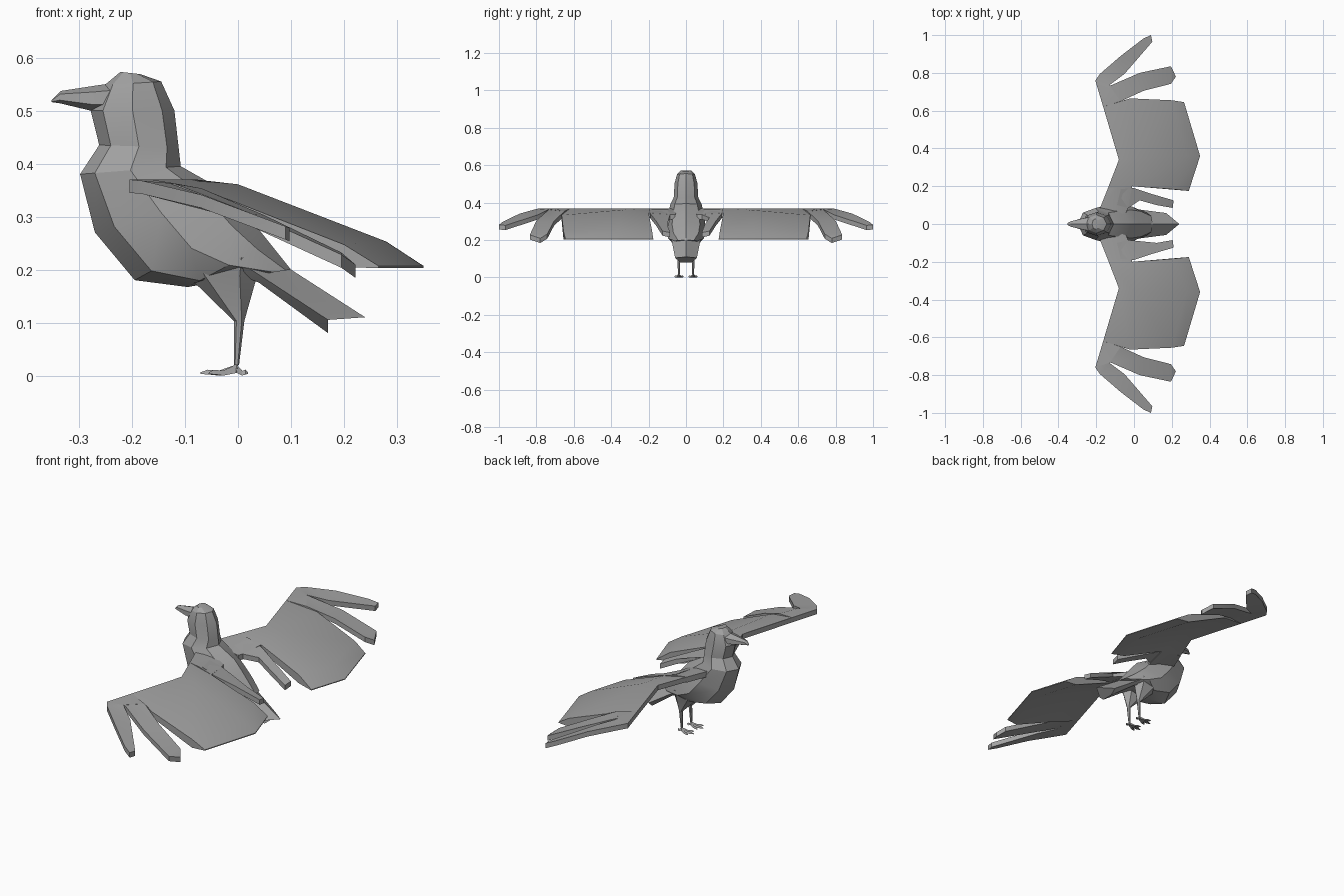
import bpy, bmesh, math
from mathutils import Vector

if "Cube" in bpy.data.objects:
    bpy.data.objects.remove(bpy.data.objects["Cube"])

grey = bpy.data.materials.new("plumage grey")
grey.diffuse_color = (0.36, 0.36, 0.36, 1)
grey.use_nodes = True
grey.node_tree.nodes["Principled BSDF"].inputs["Base Color"].default_value = grey.diffuse_color


def finish(name, bm, angle=25):
    bmesh.ops.recalc_face_normals(bm, faces=bm.faces[:])
    me = bpy.data.meshes.new(name)
    bm.to_mesh(me)
    bm.free()
    me.materials.append(grey)
    ob = bpy.data.objects.new(name, me)
    bpy.context.collection.objects.link(ob)
    bpy.ops.object.select_all(action='DESELECT')
    ob.select_set(True)
    bpy.context.view_layer.objects.active = ob
    bpy.ops.object.shade_smooth_by_angle(angle=math.radians(angle))
    return ob


def loft(name, rings, angle=25):
    """Skin closed rings of equal length and cap both ends."""
    bm = bmesh.new()
    vs = [[bm.verts.new(p) for p in r] for r in rings]
    n = len(vs[0])
    for a, b in zip(vs, vs[1:]):
        for i in range(n):
            j = (i + 1) % n
            bm.faces.new((a[i], a[j], b[j], b[i]))
    bm.faces.new(vs[0])
    bm.faces.new(vs[-1])
    return finish(name, bm, angle)


def oval(front, back, w, n=8, y=0):
    """Ring in a tilted plane spanning two side-profile points."""
    f, b = Vector((front[0], y, front[1])), Vector((back[0], y, back[1]))
    c, h = (f + b) / 2, (f - b) / 2
    return [c + h * math.cos(t) + Vector((0, w * math.sin(t), 0))
            for t in (2 * math.pi * i / n for i in range(n))]


def interp(x, pts):
    for (x0, y0), (x1, y1) in zip(pts, pts[1:]):
        if x <= x1:
            return y0 + (y1 - y0) * (x - x0) / (x1 - x0)
    return pts[-1][1]


# Body and head: rings from crown to rump
loft("body", [oval(*r) for r in [
    ((-.222, .573), (-.185, .569), .028),
    ((-.252, .548), (-.145, .555), .048),
    ((-.278, .500), (-.120, .500), .062),
    ((-.262, .435), (-.112, .430), .064),
    ((-.298, .380), (-.108, .395), .085),
    ((-.270, .270), (-.020, .345), .100),
    ((-.195, .180), (.020, .300), .105),
    ((-.095, .167), (.060, .250), .095),
    ((.035, .190), (.100, .200), .060)]])

# Beak
loft("beak", [oval(*r, 6) for r in [
    ((-.235, .552), (-.235, .498), .042),
    ((-.270, .547), (-.278, .500), .034),
    ((-.335, .537), (-.337, .514), .016),
    ((-.352, .520), (-.352, .516), .005)]])

# Tail: ridged wedge
loft("tail", [[(xr, 0, zr), (xs, w, zs), (xs, wl, zl), (xs, -wl, zl), (xs, -w, zs)]
              for xr, zr, xs, w, zs, wl, zl in [
                  (.00, .265, -.03, .085, .235, .07, .205),
                  (.10, .200, .04, .075, .190, .05, .175),
                  (.24, .110, .17, .058, .105, .03, .080)]])

# Wing surface: height falls away behind the leading edge
LEAD = [(0, -.2), (.08, -.18), (.34, -.08), (.76, -.205), (1, -.205)]
DROP = [(-1, 0), (0, 0), (.08, .008), (.36, .113), (.43, .163), (.6, .163)]


def top_z(x, y):
    return .37 - interp(x - interp(y, LEAD), DROP)


def panel(name, stations, thick, s):
    rings = []
    for st in stations:
        top = [(x, s * y, top_z(x, y)) for x, y in st]
        low = [(x, y, z - t) for (x, y, z), t in zip(top, thick)]
        rings.append(top + low[::-1])
    loft(name, rings)


def plate(name, outline, thick, s):
    bm = bmesh.new()
    up = [bm.verts.new((x, s * y, top_z(x, y))) for x, y in outline]
    dn = [bm.verts.new((x, s * y, top_z(x, y) - thick)) for x, y in outline]
    for i in range(len(up)):
        j = (i + 1) % len(up)
        bm.faces.new((up[i], up[j], dn[j], dn[i]))
    caps = [bm.faces.new(up), bm.faces.new(dn)]
    bmesh.ops.triangulate(bm, faces=caps)
    finish(name, bm)


FEATHERS = {
    "tip_feather": [(-.205, .76), (-.18, .795), (-.07, .89), (.05, .982), (.09, 1.0),
                    (.097, .965), (.015, .87), (-.05, .795), (-.13, .735)],
    "outer_feather": [(-.15, .73), (-.12, .735), (.03, .80), (.195, .835), (.222, .78),
                      (.195, .742), (.05, .705), (-.07, .65)],
    "inner_feather": [(-.07, .185), (0, .19), (.09, .16), (.21, .125), (.205, .085),
                      (.12, .10), (.03, .125), (-.03, .085), (-.09, .10)],
}

for side, s in (("left", -1), ("right", 1)):
    # Broad flight panel
    panel(side + "_wing_panel", [
        [(-.138, .19), (-.01, .20), (.215, .183), (.29, .175)],
        [(-.08, .34), (0, .35), (.28, .36), (.35, .36)],
        [(-.163, .62), (-.02, .665), (.20, .655), (.265, .645)]],
        (.025, .028, .043, .004), s)
    # Arm from shoulder to panel, and hand out to the wrist
    panel(side + "_wing_arm", [
        [(-.195, .03), (-.10, .04), (-.04, .06)],
        [(-.18, .085), (-.10, .10), (-.03, .09)],
        [(-.138, .19), (-.08, .195), (-.01, .20)]], (.028, .03, .028), s)
    plate(side + "_wing_hand", [(-.163, .62), (-.205, .76), (-.13, .735), (-.12, .72),
                                (-.07, .65), (-.02, .665)], .025, s)
    for name, outline in FEATHERS.items():
        plate(side + "_" + name, outline, .025, s)

    # Thigh and shank
    y = s * .038
    loft(side + "_leg", [oval(*r, 6, s * yy) for *r, yy in [
        ((-.125, .215), (.05, .225), .040, .05),
        ((-.095, .188), (.036, .188), .036, .045),
        ((-.008, .103), (.012, .103), .009, .038),
        ((-.008, .020), (.002, .020), .006, .038)]])
    # Toes
    for i, (dx, dy) in enumerate([(-.068, 0), (-.052, .024), (-.052, -.024), (.022, 0)]):
        d = Vector((dx, dy, 0))
        side_v = Vector((-dy, dx, 0)).normalized()
        rings = []
        for t, w, z0, z1 in ((-.05, .006, .006, .022), (.5, .005, .002, .011),
                             (.8, .006, .002, .011), (1, .001, .003, .006)):
            c = Vector((-.003, y, 0)) + d * t
            rings.append([c + side_v * w + Vector((0, 0, z0)), c - side_v * w + Vector((0, 0, z0)),
                          c + Vector((0, 0, z1))])
        rings[1] = [v - Vector((0, 0, .002)) for v in rings[1]]
        loft(f"{side}_toe_{i + 1}", rings)
